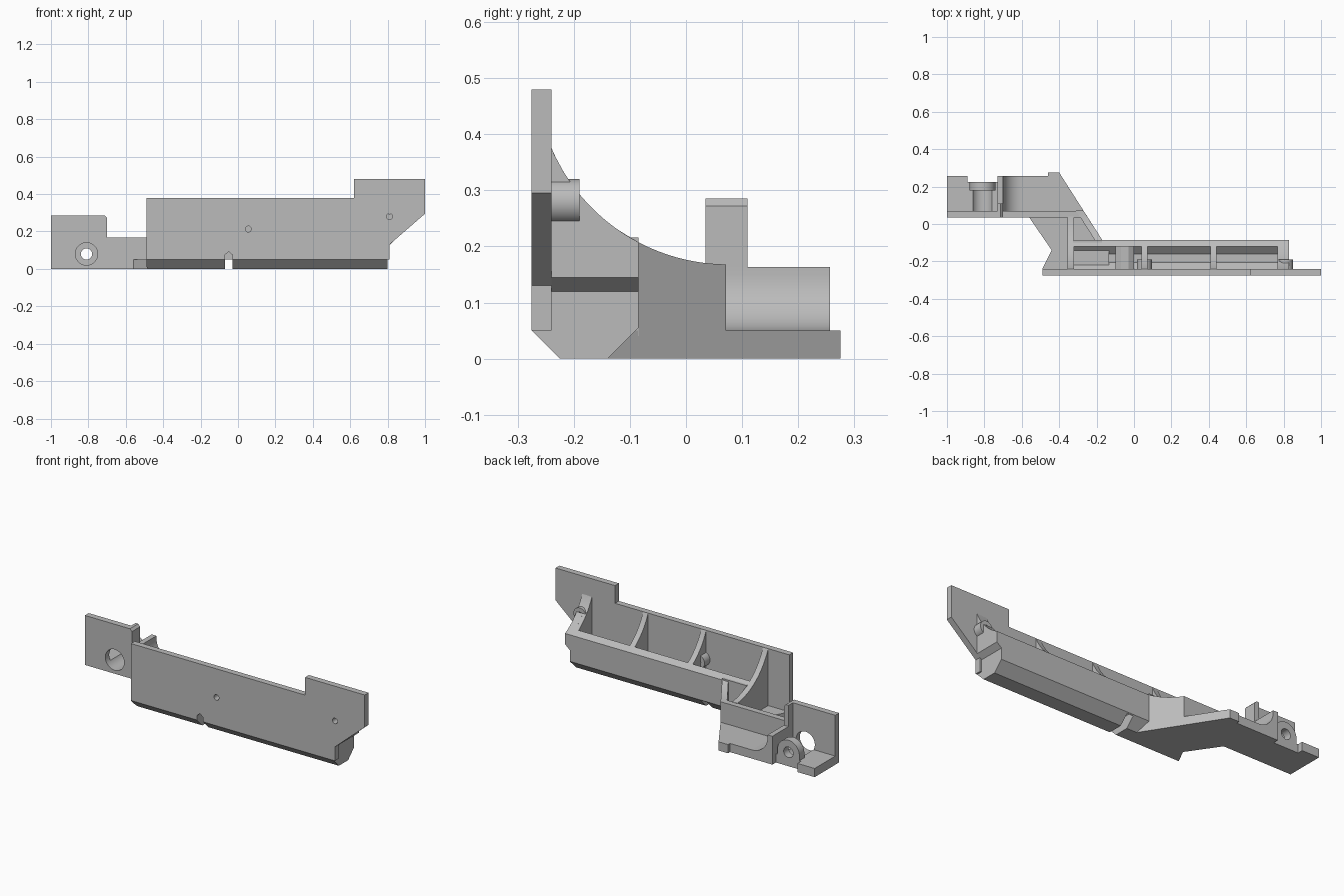
import bpy, math
from mathutils import Vector

cube = bpy.data.objects.get("Cube")
if cube:
    bpy.data.objects.remove(cube, do_unlink=True)

grey = bpy.data.materials.new("plain grey")
grey.use_nodes = True
grey.diffuse_color = (0.5, 0.5, 0.5, 1)
grey.node_tree.nodes["Principled BSDF"].inputs["Base Color"].default_value = (0.5, 0.5, 0.5, 1)


def prism(name, axis, pts, lo, hi):
    """Extrude a 2D outline along an axis: X takes (y,z), Y takes (x,z), Z takes (x,y)."""
    place = {"X": lambda p, d: (d, p[0], p[1]),
             "Y": lambda p, d: (p[0], d, p[1]),
             "Z": lambda p, d: (p[0], p[1], d)}[axis]
    n = len(pts)
    verts = [place(p, d) for d in (lo, hi) for p in pts]
    faces = [list(range(n))[::-1], list(range(n, 2 * n))]
    faces += [[i, (i + 1) % n, (i + 1) % n + n, i + n] for i in range(n)]
    area = sum(pts[i - 1][0] * pts[i][1] - pts[i][0] * pts[i - 1][1] for i in range(n))
    if (area < 0) != (axis == "Y"):
        faces = [f[::-1] for f in faces]
    mesh = bpy.data.meshes.new(name)
    mesh.from_pydata(verts, [], faces)
    mesh.materials.append(grey)
    ob = bpy.data.objects.new(name, mesh)
    bpy.context.collection.objects.link(ob)
    return ob


def box(name, x, y, z):
    return prism(name, "Z", [(x[0], y[0]), (x[1], y[0]), (x[1], y[1]), (x[0], y[1])], *z)


def rod(name, x, z, r, lo, hi, sides=40):
    ring = [(x + r * math.cos(math.tau * i / sides), z + r * math.sin(math.tau * i / sides))
            for i in range(sides)]
    return prism(name, "Y", ring, lo, hi)


def cut(ob, *cutters):
    """Subtract the cutters, keep the result and drop the cutters."""
    for c in cutters:
        c.hide_render = True
        m = ob.modifiers.new("cut", "BOOLEAN")
        m.operation, m.solver, m.object = "DIFFERENCE", "EXACT", c
    bpy.context.view_layer.update()
    ob.data = bpy.data.meshes.new_from_object(
        ob.evaluated_get(bpy.context.evaluated_depsgraph_get()))
    ob.modifiers.clear()
    for c in cutters:
        bpy.data.objects.remove(c, do_unlink=True)
    return ob


# Concave sweep shared by the ribs and walls
def sweep(y):
    return 0.511 - math.sqrt(0.343 ** 2 - (min(y, 0.075) - 0.075) ** 2)


def sweep_line(y0, y1, n=16):
    ys = [y0 + (y1 - y0) * i / n for i in range(n + 1)]
    return [(y, sweep(y)) for y in ys]


def sweep_cutter():
    return prism("sweep_cutter", "X", sweep_line(-0.25, 0.12, 24) + [(0.12, 0.6), (-0.25, 0.6)], -1, 1)


def slot_cutter():
    return prism("slot_cutter", "Y", [(-0.07, -0.02), (-0.03, -0.02), (-0.03, 0.075),
                                      (-0.05, 0.092), (-0.07, 0.075)], -0.3, -0.09)


HOLES = [(0.055, 0.213), (0.81, 0.28)]

# Tall front plate
plate = prism("front_plate", "Y", [(-0.49, 0.05), (0.81, 0.05), (0.81, 0.13), (1, 0.295), (1, 0.48),
                                   (0.62, 0.48), (0.62, 0.378), (-0.49, 0.378)], -0.275, -0.24)
cut(plate, slot_cutter(), *[rod("hole", x, z, 0.016, -0.3, -0.2, 24) for x, z in HOLES])

# Open channel with chamfered underside
channel = prism("channel", "X", [(-0.275, 0.05), (-0.225, 0), (-0.14, 0), (-0.085, 0.055),
                                 (-0.085, sweep(-0.085)), (-0.12, sweep(-0.12)), (-0.12, 0.07),
                                 (-0.16, 0.035), (-0.205, 0.035), (-0.24, 0.07), (-0.24, 0.05)],
                -0.34, 0.8)
cut(channel, slot_cutter())
cover = prism("slot_cover", "Y", [(-0.1, 0.03), (0, 0.03), (0, 0.1), (-0.03, 0.12),
                                  (-0.07, 0.12), (-0.1, 0.1)], -0.245, -0.115)
cut(cover, slot_cutter())

# Curved ribs across the channel
rib_outline = sweep_line(-0.24, -0.1) + [(-0.1, 0.05), (-0.15, 0.02), (-0.215, 0.02), (-0.24, 0.045)]
for name, x in (("middle_rib", 0.04), ("outer_rib", 0.41), ("end_rib", 0.768)):
    rib = prism(name, "X", rib_outline, x, x + 0.032)
    cut(rib, *[rod("hole", hx, hz, 0.016, -0.3, -0.19, 24) for hx, hz in HOLES])

# Overhanging lip on the end
lip = prism("end_lip", "Y", [(0.79, 0.12), (0.8, 0.12), (0.83, 0.145), (0.83, 0.4), (0.79, 0.4)],
            -0.24, -0.085)
cut(lip, sweep_cutter(), rod("hole", 0.81, 0.28, 0.016, -0.3, -0.19, 24))

# Screw bosses behind the plate
for x, z in HOLES:
    boss = rod("screw_boss", x, z, 0.04, -0.24, -0.19)
    cut(boss, rod("hole", x, z, 0.016, -0.3, -0.1, 24))

# Slanted arm floor
floor = prism("arm_floor", "Z", [(-0.49, -0.275), (-0.135, -0.275), (-0.135, -0.14), (-0.4, 0.275),
                                 (-0.46, 0.275), (-0.46, 0.257), (-0.73, 0.257), (-0.73, 0.035),
                                 (-0.56, 0.035), (-0.44, -0.14), (-0.49, -0.24)], 0, 0.05)
cut(floor, prism("chamfer", "X", [(-0.285, 0.06), (-0.285, -0.02), (-0.205, -0.02)], -0.6, 0))

# Arm walls
prism("arm_web", "X", sweep_line(-0.24, 0.04, 24) + [(0.04, 0.02), (-0.24, 0.05)], -0.355, -0.322)
box("arm_back_wall", (-0.325, -0.17), (-0.12, -0.085), (0.04, sweep(-0.1)))
slant = prism("slanted_wall", "Z", [(-0.17, -0.085), (-0.27, 0.071), (-0.31, 0.071), (-0.21, -0.085)],
              0.04, 0.4)
cut(slant, sweep_cutter())
box("cross_wall", (-0.73, -0.28), (0.035, 0.07), (0, 0.168))

# Filleted shelf side
fillet = [(-0.6 + 0.1 * math.cos(a), 0.15 + 0.1 * math.sin(a))
          for a in [math.pi * (1 + i / 24) for i in range(13)]]
shelf = prism("shelf_side", "Y", [(-0.73, 0), (-0.73, 0.163), (-0.7, 0.163)] + fillet + [(-0.6, 0)],
              0.07, 0.257)

# Mounting plate, fin and base
mount = prism("mount_plate", "Y", [(-1, 0), (-0.7, 0), (-0.7, 0.272), (-0.713, 0.285), (-1, 0.285)],
              0.035, 0.07)
cut(mount, rod("hole", -0.81, 0.08, 0.06, 0, 0.1))
prism("mount_fin", "Y", [(-0.73, 0), (-0.7, 0), (-0.7, 0.272), (-0.713, 0.285), (-0.73, 0.285)],
      0.06, 0.11)
base = prism("mount_base", "Z", [(-1, 0.07), (-0.73, 0.07), (-0.73, 0.225), (-0.89, 0.225),
                                 (-0.89, 0.257), (-1, 0.257)], 0, 0.05)
cut(base, rod("bore", -0.81, 0.08, 0.06, 0, 0.18), rod("hole", -0.81, 0.08, 0.03, 0, 0.4))

# Round lug behind the mounting plate
arch = [(-0.81 + 0.07 * math.cos(math.pi * i / 20), 0.08 + 0.07 * math.sin(math.pi * i / 20))
        for i in range(21)]
lug = prism("mount_lug", "Y", arch + [(-0.88, 0), (-0.74, 0)], 0.18, 0.225)
cut(lug, rod("hole", -0.81, 0.08, 0.03, 0, 0.4))

# Smooth the curved faces, keep the hard edges
bpy.ops.object.select_all(action="DESELECT")
for ob in bpy.context.collection.objects:
    if ob.type == "MESH" and grey.name in ob.data.materials:
        ob.select_set(True)
        bpy.context.view_layer.objects.active = ob
bpy.ops.object.shade_smooth_by_angle(angle=math.radians(25))
